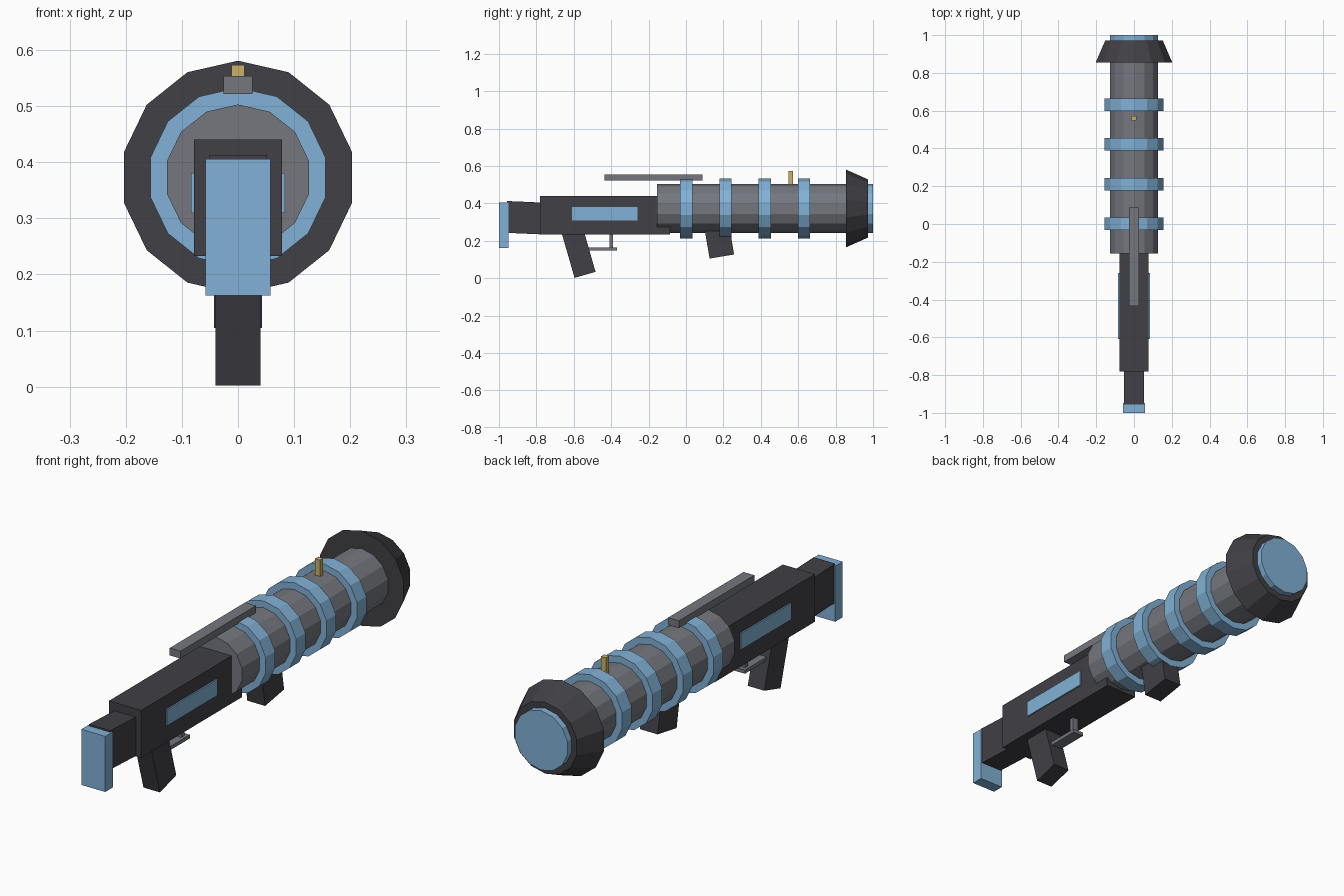
import bpy
import bmesh
import math
from mathutils import Matrix, Vector

if "Cube" in bpy.data.objects:
    bpy.data.objects.remove(bpy.data.objects["Cube"], do_unlink=True)

AXIS_Z = 0.373   # height of the barrel axis
SIDES = 14


def material(name, r, g, b):
    mat = bpy.data.materials.new(name)
    mat.use_nodes = True
    mat.diffuse_color = (r, g, b, 1)
    mat.node_tree.nodes["Principled BSDF"].inputs["Base Color"].default_value = (r, g, b, 1)
    return mat


charcoal = material("charcoal", 0.052, 0.050, 0.058)
steel = material("steel grey", 0.178, 0.185, 0.212)
blue = material("light blue", 0.220, 0.440, 0.670)
brass = material("brass", 0.60, 0.45, 0.14)


def finish(name, bm, mat):
    mesh = bpy.data.meshes.new(name)
    bm.to_mesh(mesh)
    bm.free()
    mesh.materials.append(mat)
    obj = bpy.data.objects.new(name, mesh)
    bpy.context.collection.objects.link(obj)
    return obj


def box(name, mat, half_width, y, z, tilt=0):
    """Box across x = 0 from y and z ranges, tilted about its centre."""
    centre = Vector((0, sum(y) / 2, sum(z) / 2))
    size = (2 * half_width, y[1] - y[0], z[1] - z[0], 1)
    bm = bmesh.new()
    bmesh.ops.create_cube(bm, size=1, matrix=Matrix.Translation(centre)
                          @ Matrix.Rotation(math.radians(tilt), 4, 'X')
                          @ Matrix.Diagonal(size))
    return finish(name, bm, mat)


def handle(name, mat, half_width, corner, depth, length, tilt):
    """Tilted grip placed by its lower front corner (y, z)."""
    bm = bmesh.new()
    bmesh.ops.create_cube(bm, size=1, matrix=Matrix.Translation((0, *corner))
                          @ Matrix.Rotation(math.radians(tilt), 4, 'X')
                          @ Matrix.Translation((0, depth / 2, length / 2))
                          @ Matrix.Diagonal((2 * half_width, depth, length, 1)))
    return finish(name, bm, mat)


def drum(name, mat, y0, y1, r0, r1=None):
    """Faceted cylinder or cone along y, with a corner on top."""
    bm = bmesh.new()
    bmesh.ops.create_cone(bm, cap_ends=True, segments=SIDES, radius1=r0,
                          radius2=r0 if r1 is None else r1, depth=y1 - y0,
                          matrix=Matrix.Translation((0, (y0 + y1) / 2, AXIS_Z))
                          @ Matrix.Rotation(-math.pi / 2, 4, 'X'))
    return finish(name, bm, mat)


# Barrel, bands and flared end
drum("barrel", steel, -0.155, 0.96, 0.13)
for i in range(4):
    y = 0.001 + 0.21 * i
    drum(f"barrel_band_{i + 1}", blue, y - 0.033, y + 0.033, 0.16)
drum("flared_collar", charcoal, 0.855, 0.972, 0.208, 0.156)
drum("end_cap", blue, 0.95, 1.0, 0.13)

# Receiver, side panels and stock
box("receiver", charcoal, 0.078, (-0.78, -0.085), (0.233, 0.441))
box("side_panels", blue, 0.084, (-0.61, -0.26), (0.31, 0.381))
box("stock", charcoal, 0.052, (-0.96, -0.74), (0.238, 0.408), -2.5)
box("butt_plate", blue, 0.058, (-1.0, -0.948), (0.163, 0.406))

# Grips
handle("rear_grip", charcoal, 0.04, (-0.596, 0.002), 0.117, 0.27, 16)
handle("front_grip", charcoal, 0.043, (0.126, 0.105), 0.133, 0.19, 9.5)

# Trigger guard
box("trigger_guard_bar", steel, 0.026, (-0.56, -0.37), (0.148, 0.164))
box("trigger_guard_post", steel, 0.013, (-0.41, -0.389), (0.155, 0.25))

# Sights
box("sight_rail", steel, 0.026, (-0.435, 0.087), (0.522, 0.554))
box("front_sight", brass, 0.012, (0.548, 0.571), (0.48, 0.573))
